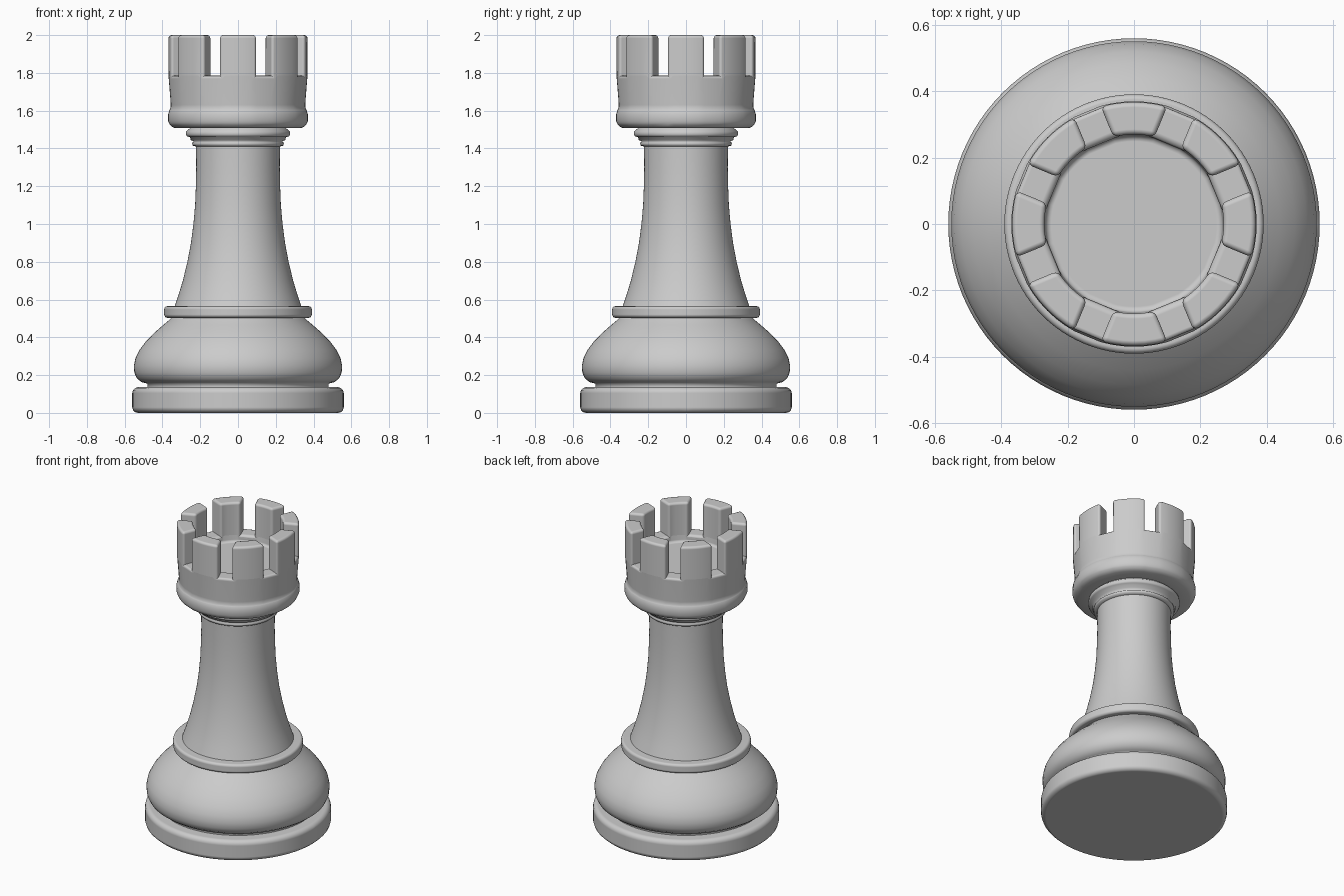
import bpy, bmesh
from math import sin, cos, tau, asin

if "Cube" in bpy.data.objects:
    bpy.data.objects.remove(bpy.data.objects["Cube"])

EVEN = [tau * i / 96 for i in range(96)]
SLOT_HALF = 0.043      # half width of a battlement slot
STEPS = 6              # facets along one merlon


def even_angles(r):
    return EVEN


def merlon_angles(r):
    """Eight merlons with parallel-sided slots between them."""
    half = tau / 16 - asin(SLOT_HALF / max(r, 0.25))
    return [k * tau / 8 - half + 2 * half * j / STEPS
            for k in range(8) for j in range(STEPS + 1)]


def lathe(bm, profile, angles):
    """Revolve (r, z) points; r = 0 closes that end. Returns face bands."""
    rings = [[bm.verts.new((r * cos(a), r * sin(a), z)) for a in angles(r)]
             for r, z in profile if r > 0]
    bands = []
    for a, b in zip(rings, rings[1:]):
        n = len(a)
        bands.append([bm.faces.new((a[i], a[(i + 1) % n], b[(i + 1) % n], b[i]))
                      for i in range(n)])
    if profile[0][0] == 0:
        bm.faces.new(rings[0][::-1])
    if profile[-1][0] == 0:
        bm.faces.new(rings[-1])
    return bands


def finish(name, bm, bevel):
    bmesh.ops.recalc_face_normals(bm, faces=bm.faces[:])
    me = bpy.data.meshes.new(name)
    bm.to_mesh(me)
    bm.free()
    for p in me.polygons:
        p.use_smooth = True
    ob = bpy.data.objects.new(name, me)
    bpy.context.collection.objects.link(ob)
    if bevel:
        m = ob.modifiers.new("rounding", 'BEVEL')
        m.width = bevel
        m.segments = 3
        m.limit_method = 'ANGLE'
        m.angle_limit = 0.6
        m.harden_normals = True


def turned(name, profile, bevel=0):
    bm = bmesh.new()
    lathe(bm, profile, even_angles)
    finish(name, bm, bevel)


# Foot disc
turned("foot_disc", [(0, 0), (0.56, 0), (0.56, 0.135), (0.48, 0.138)], 0.03)

# Bulging base
turned("base_bulge", [
    (0.48, 0.138), (0.48, 0.155), (0.51, 0.163), (0.535, 0.182), (0.549, 0.213),
    (0.551, 0.25), (0.543, 0.29), (0.52, 0.335), (0.485, 0.382), (0.44, 0.427),
    (0.395, 0.466), (0.37, 0.487), (0.355, 0.502)])

# Collar ring
turned("collar", [(0.355, 0.502), (0.391, 0.505), (0.391, 0.564), (0.335, 0.566)], 0.016)

# Tapered column
turned("column", [
    (0.335, 0.566), (0.315, 0.625), (0.292, 0.70), (0.268, 0.80), (0.249, 0.90),
    (0.236, 1.0), (0.227, 1.1), (0.223, 1.2), (0.221, 1.3), (0.222, 1.41)])

# Stepped neck rings
turned("neck_rings", [
    (0.222, 1.41), (0.24, 1.415), (0.243, 1.43), (0.233, 1.437), (0.25, 1.444),
    (0.254, 1.46), (0.27, 1.464), (0.276, 1.474), (0.274, 1.49), (0.255, 1.507)])

# Battlement head: lathe the wall, then raise the merlons
bm = bmesh.new()
bands = lathe(bm, [
    (0.255, 1.507), (0.335, 1.507), (0.36, 1.52), (0.37, 1.545), (0.37, 1.58),
    (0.364, 1.60), (0.355, 1.615), (0.358, 1.66), (0.368, 1.785),
    (0.27, 1.785), (0.265, 1.74), (0, 1.74)], merlon_angles)
rim = bands[8]
tops = [f for i, f in enumerate(rim) if i % (STEPS + 1) != STEPS]
ext = bmesh.ops.extrude_face_region(bm, geom=tops)["geom"]
bmesh.ops.translate(bm, vec=(0, 0, 0.215),
                    verts=[v for v in ext if isinstance(v, bmesh.types.BMVert)])
finish("battlement_head", bm, 0.016)
